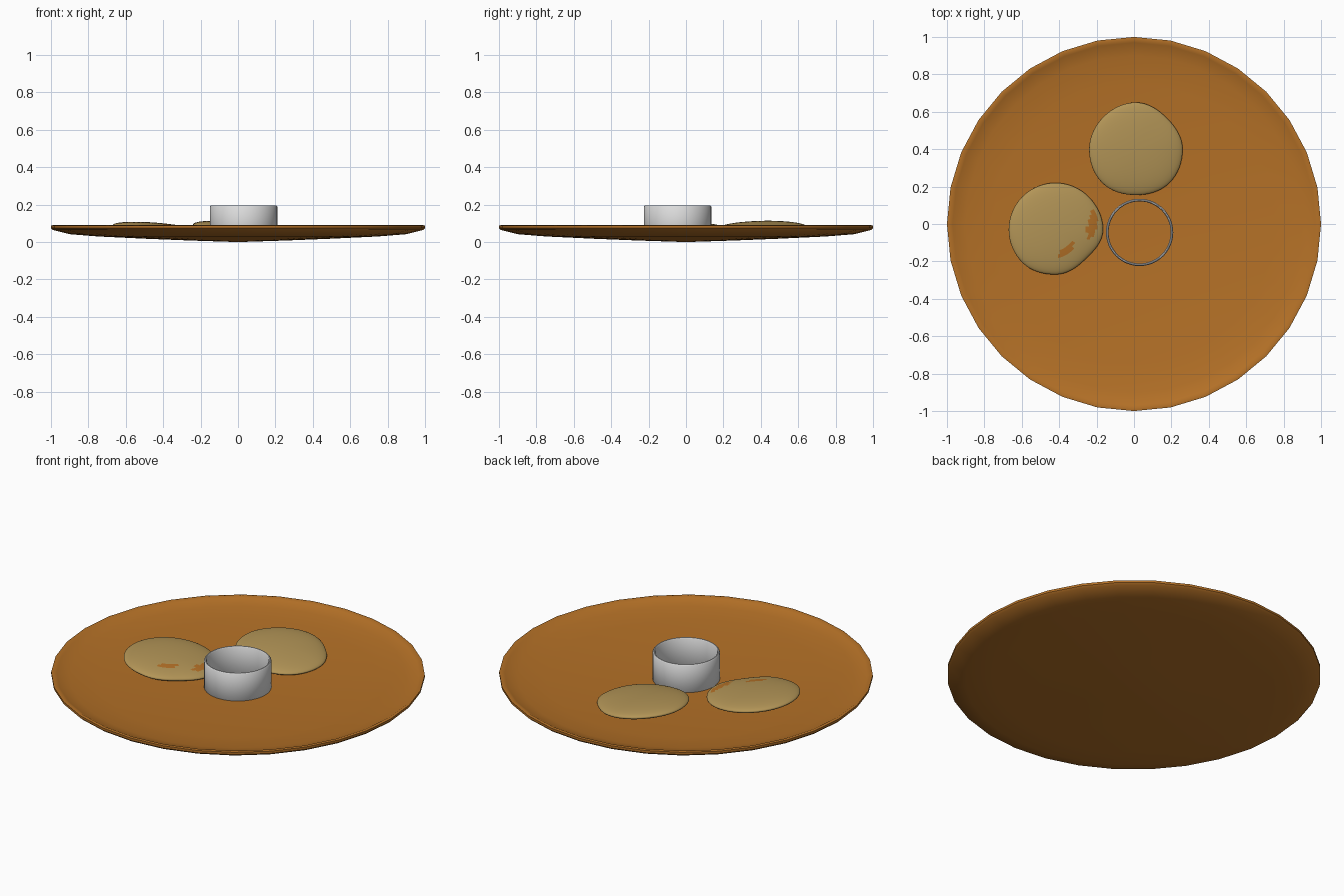
import bpy, bmesh, math
from mathutils import Vector

cube = bpy.data.objects.get("Cube")
if cube:
    bpy.data.objects.remove(cube, do_unlink=True)


def material(name, rgb):
    m = bpy.data.materials.new(name)
    m.diffuse_color = (*rgb, 1)
    m.use_nodes = True
    node = next(n for n in m.node_tree.nodes if n.type == 'BSDF_PRINCIPLED')
    node.inputs["Base Color"].default_value = (*rgb, 1)
    return m


orange = material("burnt_orange", (0.46, 0.165, 0.02))
tan = material("dough_tan", (0.45, 0.30, 0.095))
steel = material("light_grey", (0.72, 0.72, 0.72))


def finish(name, bm, mats, angle=40):
    bmesh.ops.recalc_face_normals(bm, faces=bm.faces)
    mesh = bpy.data.meshes.new(name)
    bm.to_mesh(mesh)
    bm.free()
    obj = bpy.data.objects.new(name, mesh)
    bpy.context.collection.objects.link(obj)
    for m in mats:
        mesh.materials.append(m)
    bpy.ops.object.select_all(action='DESELECT')
    obj.select_set(True)
    bpy.context.view_layer.objects.active = obj
    bpy.ops.object.shade_smooth_by_angle(angle=math.radians(angle))
    return obj


def lathe(name, profile, sides, mat, closed=False, centre=(0, 0)):
    bm = bmesh.new()
    verts = [bm.verts.new((r, 0, z)) for r, z in profile]
    pairs = list(zip(verts, verts[1:]))
    if closed:
        pairs.append((verts[-1], verts[0]))
    edges = [bm.edges.new(p) for p in pairs]
    bmesh.ops.spin(bm, geom=verts + edges, cent=(0, 0, 0), axis=(0, 0, 1),
                   angle=math.tau, steps=sides, use_duplicate=False)
    bmesh.ops.remove_doubles(bm, verts=bm.verts, dist=0.0001)
    bmesh.ops.translate(bm, verts=bm.verts, vec=(*centre, 0))
    return finish(name, bm, [mat])


# Shallow dish with a thin upright rim
lathe("dish", [(0, 0), (0.25, 0.008), (0.5, 0.018), (0.75, 0.03), (0.9, 0.042),
               (0.99, 0.065), (1, 0.075), (1, 0.088), (0.985, 0.091),
               (0.97, 0.083), (0.9, 0.067), (0.75, 0.055), (0.5, 0.042),
               (0.25, 0.034), (0, 0.03)], 32, orange)

# Open ring standing in the dish
lathe("ring", [(0.175, 0.028), (0.18, 0.034), (0.18, 0.190), (0.175, 0.196),
               (0.170, 0.196), (0.166, 0.190), (0.166, 0.034), (0.170, 0.028)],
      48, steel, closed=True, centre=(0.03, -0.045))


# Flattened dough rounds, with uneven outlines and a slight tilt
def dough(name, centre, radii, slope, patches=()):
    bm = bmesh.new()
    bmesh.ops.create_uvsphere(bm, u_segments=64, v_segments=32, radius=1)
    n = len(radii)
    for v in bm.verts:
        t = (math.atan2(v.co.y, v.co.x) % math.tau) / math.tau * n
        i, f = int(t) % n, t - int(t)
        f = f * f * (3 - 2 * f)
        r = radii[i] * (1 - f) + radii[(i + 1) % n] * f
        x, y = v.co.x * r, v.co.y * r
        v.co = Vector((x, y, v.co.z * 0.036 + slope[0] * x + slope[1] * y)) + Vector(centre)
    # Sauce-coloured patches on the upper surface
    for face in bm.faces:
        c = face.calc_center_median()
        for px, py, a, b, turn in patches:
            dx, dy = c.x - px, c.y - py
            u = dx * math.cos(turn) + dy * math.sin(turn)
            w = dy * math.cos(turn) - dx * math.sin(turn)
            if (u / a) ** 2 + (w / b) ** 2 < 1:
                face.material_index = 1
    return finish(name, bm, [tan, orange], 60)


dough("side_dough", (-0.42, -0.03, 0.066),
      [0.255, 0.25, 0.25, 0.25, 0.25, 0.25, 0.24, 0.225], (-0.09, 0.0),
      [(-0.225, -0.005, 0.075, 0.026, 1.4), (-0.36, -0.14, 0.055, 0.022, 0.8)])
dough("back_dough", (0.01, 0.40, 0.071),
      [0.25, 0.235, 0.25, 0.245, 0.25, 0.255, 0.245, 0.255], (-0.09, 0.03))
